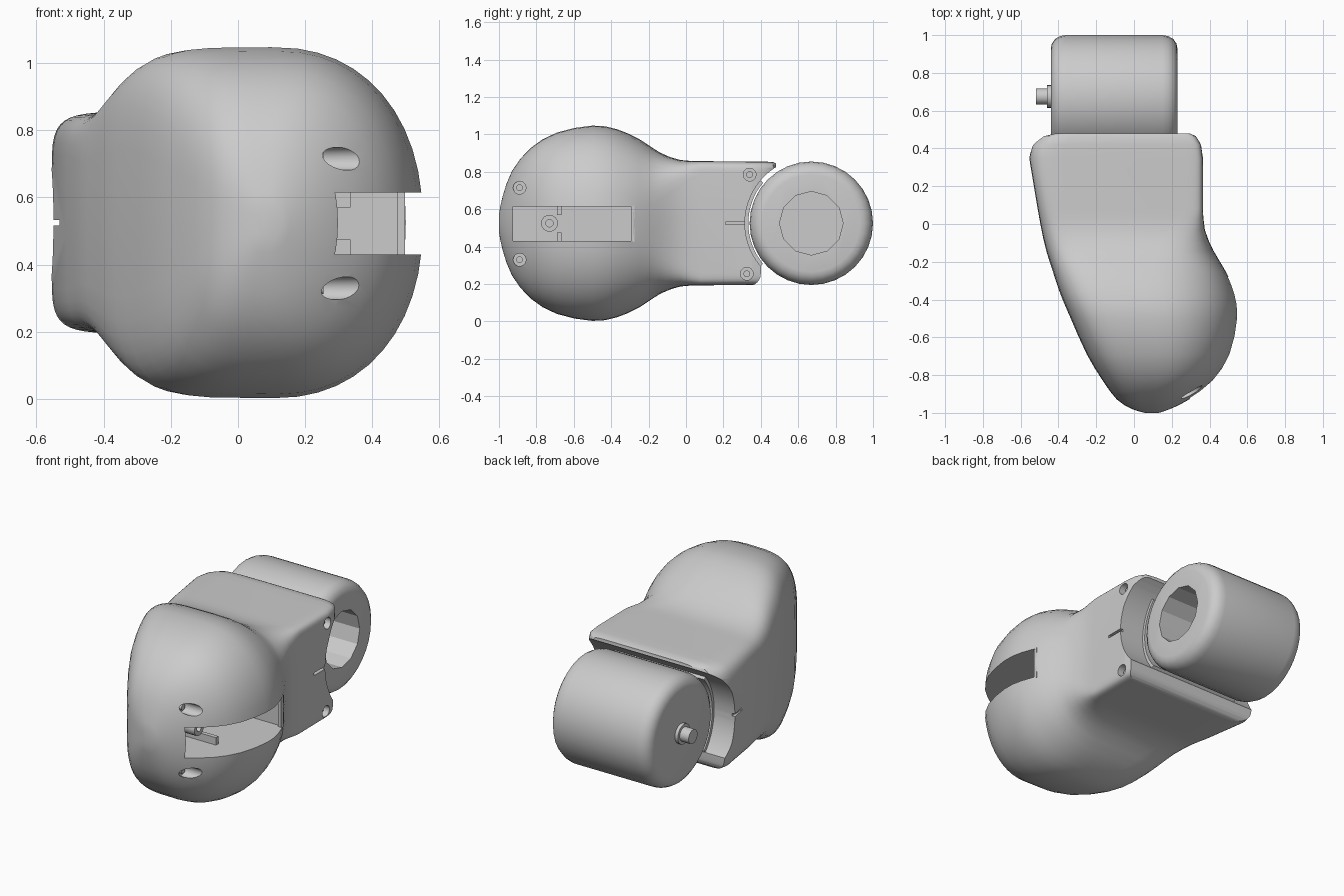
import bpy, bmesh, math
from math import cos, sin, pi, copysign
from mathutils import Vector

if "Cube" in bpy.data.objects:
    bpy.data.objects.remove(bpy.data.objects["Cube"])

CZ = 0.525            # height of the mid plane
WY = 0.67             # roller axle position


def make(name, bm):
    bmesh.ops.recalc_face_normals(bm, faces=bm.faces)
    me = bpy.data.meshes.new(name)
    bm.to_mesh(me)
    bm.free()
    ob = bpy.data.objects.new(name, me)
    bpy.context.collection.objects.link(ob)
    return ob


def skin(rings):
    """Bridge equal point rings and cap the ends."""
    bm = bmesh.new()
    vs = [[bm.verts.new(p) for p in r] for r in rings]
    n = len(vs[0])
    for a, b in zip(vs, vs[1:]):
        for i in range(n):
            j = (i + 1) % n
            bm.faces.new((a[i], a[j], b[j], b[i]))
    bm.faces.new(vs[0])
    bm.faces.new(vs[-1])
    return bm


def circle(x, r, y, z, seg):
    return [(x, y + r * cos(2 * pi * i / seg), z + r * sin(2 * pi * i / seg)) for i in range(seg)]


def rod(name, x0, x1, r, y, z, seg=24):
    return make(name, skin([circle(x, r, y, z, seg) for x in (x0, x1)]))


def box(name, lo, hi):
    bm = bmesh.new()
    bmesh.ops.create_cube(bm, size=1)
    lo, hi = Vector(lo), Vector(hi)
    bmesh.ops.scale(bm, vec=hi - lo, verts=bm.verts)
    bmesh.ops.translate(bm, vec=(lo + hi) / 2, verts=bm.verts)
    return make(name, bm)


def cut(ob, cutter):
    cutter.hide_render = True
    m = ob.modifiers.new("cut", 'BOOLEAN')
    m.operation, m.solver, m.object = 'DIFFERENCE', 'EXACT', cutter
    bpy.context.view_layer.objects.active = ob
    bpy.ops.object.modifier_apply(modifier=m.name)
    bpy.data.objects.remove(cutter)


def smooth(ob, deg=35):
    bpy.ops.object.select_all(action='DESELECT')
    ob.select_set(True)
    bpy.context.view_layer.objects.active = ob
    bpy.ops.object.shade_smooth_by_angle(angle=math.radians(deg))


def refine(rows):
    """Insert a curved midpoint between neighbouring rows."""
    out = [rows[0]]
    for i in range(len(rows) - 1):
        p, a, b = rows[max(i - 1, 0)], rows[i], rows[i + 1]
        q = rows[min(i + 2, len(rows) - 1)]
        out += [tuple((9 * (s + t) - o - u) / 16 for o, s, t, u in zip(p, a, b, q)), b]
    return out


# Body shell: sections along y (y, left x, right x, half height, left / right squareness)
sections = [
    (-1.0, .06, .13, .05, 3, 2), (-.98, -.01, .19, .145, 3.2, 2),
    (-.93, -.09, .29, .28, 3.6, 2.1), (-.83, -.165, .42, .403, 4, 2.2),
    (-.69, -.25, .51, .485, 4.4, 2.2), (-.5, -.335, .55, .522, 4.7, 2.2),
    (-.37, -.39, .535, .503, 4.7, 2.3), (-.25, -.43, .485, .45, 4.8, 2.6),
    (-.14, -.465, .42, .378, 5.5, 3.6), (-.03, -.49, .375, .338, 7, 8),
    (.08, -.51, .365, .332, 8, 18)]
neck_end = [(.35, -.555, .365, .33, 8, 18), (.42, -.54, .355, .33, 8, 18),
            (.465, -.5, .33, .327, 8, 18), (.48, -.45, .30, .32, 8, 18)]
rings = []
for y, l, r, h, nl, nr in refine(sections) + neck_end:
    c, ring = (l + r) / 2, []
    for i in range(48):
        a = 2 * pi * i / 48 + 1e-4
        e = 2 / (nr if cos(a) > 0 else nl)
        ring.append((c + (r - l) / 2 * copysign(abs(cos(a)) ** e, cos(a)), y,
                     CZ + h * copysign(abs(sin(a)) ** e, sin(a))))
    rings.append(ring)
body = make("body_shell", skin(rings))

# Roller arch, shortened and rounded lower lip, side pocket and side slits
cut(body, rod("arch_cutter", -.8, .8, .355, WY, CZ, 64))
lip = [(.335, .1)] + [(.335 + .065 * sin(t * pi / 12), .255 - .065 * cos(t * pi / 12))
                      for t in range(7)] + [(.4, .35), (.7, .35), (.7, .1)]
cut(body, make("lip_cutter", skin([[(x, y, z) for y, z in lip] for x in (-.8, .8)])))
cut(body, box("pocket_cutter", (.06, -.925, .43), (.8, -.28, .615)))
cut(body, box("slit_cutter_right", (.345, .21, .517), (.5, .36, .533)))
cut(body, box("slit_cutter_left", (-.7, .21, .517), (-.53, .36, .533)))

# Screw holes with recessed screws
for k, (y, z, x0) in enumerate([(-.89, .715, .24), (-.89, .33, .24),
                                (.34, .785, .32), (.325, .255, .32)]):
    cut(body, rod("hole_cutter", x0, .7, .034, y, z))
    smooth(rod(f"screw_{k + 1}", x0 - .01, x0 + .015, .018, y, z, 12))
smooth(body)

# Pocket fittings: hollow post between two ribs, and the end rim
post = rod("pocket_post", .05, .25, .045, -.73, CZ)
cut(post, rod("post_cutter", .1, .4, .02, -.73, CZ, 12))
smooth(post)
for side, z in (("lower", .425), ("upper", .57)):
    box(f"pocket_rib_{side}", (.05, -.69, z), (.335, -.665, z + .05))
box("pocket_end_rim", (.475, -.295, .425), (.497, -.275, .62))

# Curved guard between body and roller
guard = []
for i in range(17):
    a = math.radians(180 - 40 + 80 * i / 16)
    guard.append([(x, WY + r * cos(a), CZ + r * sin(a))
                  for x, r in ((-.41, .337), (.2, .337), (.2, .365), (-.41, .365))])
smooth(make("roller_guard", skin(guard)))

# Roller: rounded drum with a twelve-sided bore open to the right
profile = [(-.44, .26), (-.435, .285), (-.418, .31), (-.39, .325), (-.36, .33),
           (.15, .33), (.18, .325), (.208, .31), (.225, .285), (.23, .26)]
roller = make("roller", skin([circle(x, r, WY, CZ, 32) for x, r in profile]))
cut(roller, rod("bore_cutter", -.36, .5, .17, WY, CZ, 12))
smooth(roller, 28)

# Axle stub and collar on the left
smooth(rod("axle_collar", -.46, -.43, .06, WY + .005, CZ))
smooth(rod("axle_stub", -.52, -.43, .043, WY + .005, CZ))
